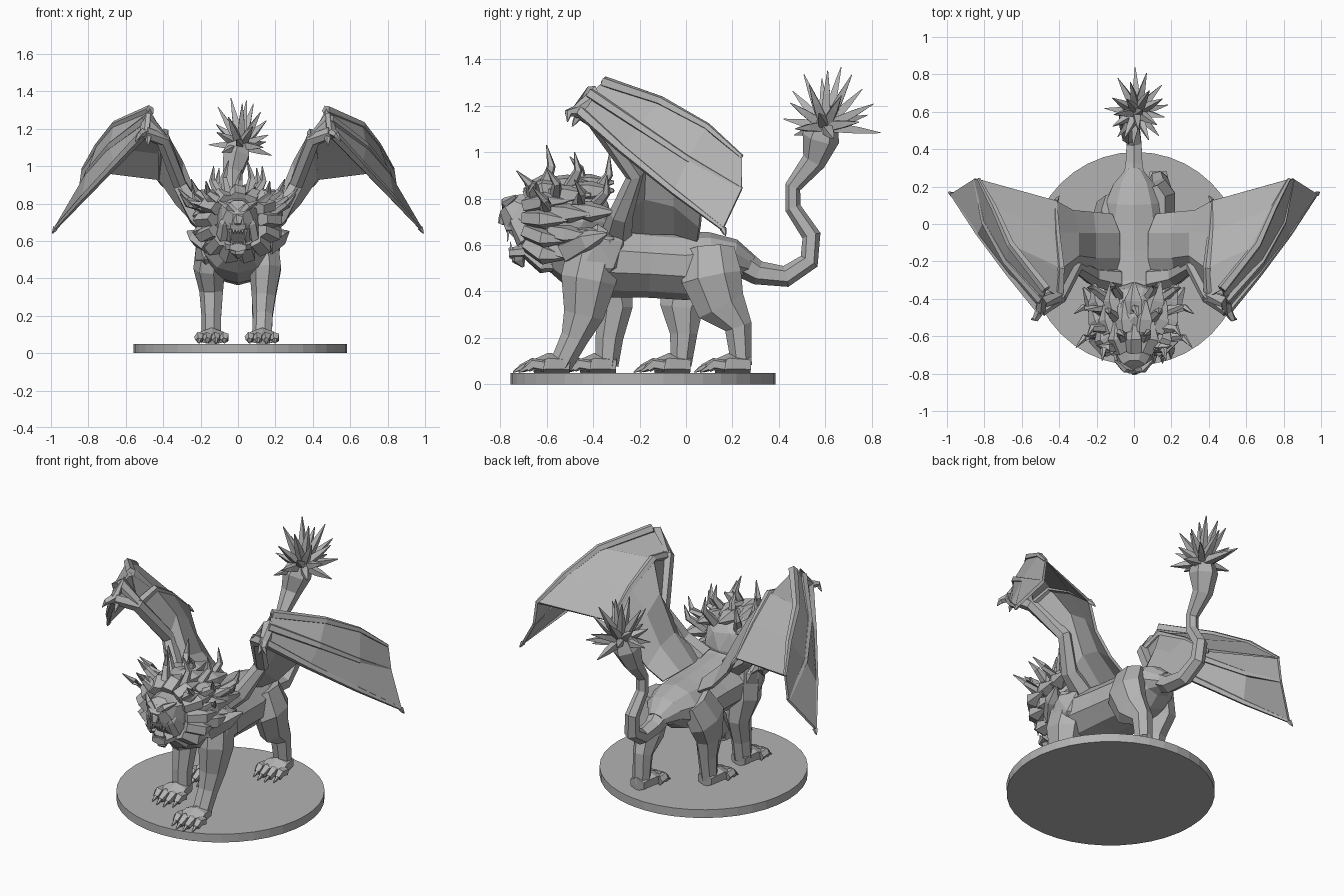
import bpy, bmesh, math, random
from mathutils import Vector, Matrix

random.seed(4)
if "Cube" in bpy.data.objects:
    bpy.data.objects.remove(bpy.data.objects["Cube"])

GREY = (0.45, 0.45, 0.45, 1)
stone = bpy.data.materials.new("stone grey")
stone.use_nodes = True
stone.diffuse_color = GREY
stone.node_tree.nodes["Principled BSDF"].inputs["Base Color"].default_value = GREY


def finish(name, bm):
    bmesh.ops.recalc_face_normals(bm, faces=bm.faces)
    mesh = bpy.data.meshes.new(name)
    bm.to_mesh(mesh)
    bm.free()
    mesh.materials.append(stone)
    obj = bpy.data.objects.new(name, mesh)
    bpy.context.collection.objects.link(obj)
    return obj


def add_loft(bm, stations, n=8):
    """Rings (x, y, z, half width, half depth) square to their path."""
    pts = [Vector(s[:3]) for s in stations]
    rings = []
    for i, s in enumerate(stations):
        t = (pts[min(i + 1, len(pts) - 1)] - pts[max(i - 1, 0)]).normalized()
        axis = Vector((0, 1, 0)) if abs(t.x) > 0.9 else Vector((1, 0, 0))
        u = (axis - t * t.dot(axis)).normalized()
        v = t.cross(u)
        ring = []
        for k in range(n):
            a = math.tau * (k + 0.5) / n
            grow = 1 / math.cos(math.pi / n) if n > 4 else 1.2
            p = pts[i] + (u * s[3] * math.cos(a) + v * s[4] * math.sin(a)) * grow
            ring.append(bm.verts.new(p))
        rings.append(ring)
    for a, b in zip(rings, rings[1:]):
        for k in range(n):
            m = (k + 1) % n
            bm.faces.new((a[k], a[m], b[m], b[k]))
    bm.faces.new(rings[0])
    bm.faces.new(rings[-1])


def loft(name, stations, n=8):
    bm = bmesh.new()
    add_loft(bm, stations, n)
    return finish(name, bm)


def add_spike(bm, base, tip, r, bend=(0, 0, 0), n=5):
    base, tip = Vector(base), Vector(tip)
    mid = base.lerp(tip, 0.55) + Vector(bend)
    add_loft(bm, [(*base, r, r), (*mid, r * 0.65, r * 0.65), (*tip, 0.002, 0.002)], n)


def blob(name, centre, size, detail=2):
    bm = bmesh.new()
    bmesh.ops.create_icosphere(bm, subdivisions=detail, radius=1,
                               matrix=Matrix.Translation(centre) @ Matrix.Diagonal((*size, 1)))
    return finish(name, bm)


# Round base
bm = bmesh.new()
bmesh.ops.create_cone(bm, cap_ends=True, segments=40, radius1=0.57, radius2=0.57,
                      depth=0.05, matrix=Matrix.Translation((0.012, -0.185, 0.025)))
finish("base", bm)

# Body
loft("body", [(0, -.58, .6, .1, .1), (0, -.48, .58, .18, .15), (0, -.33, .53, .2, .15),
              (0, -.15, .52, .18, .14), (0, 0, .51, .17, .14), (0, .12, .53, .15, .12),
              (0, .21, .54, .11, .08), (0, .28, .51, .05, .045)], 10)

# Legs: the two sides are at different points of the stride
legs = {
    "left_front_leg": [(.13, -.38, .62, .08, .11), (.15, -.42, .45, .08, .11), (.14, -.44, .3, .06, .08),
                       (.135, -.48, .2, .05, .055), (.13, -.54, .08, .05, .045)],
    "right_front_leg": [(-.13, -.38, .62, .08, .11), (-.15, -.34, .45, .08, .1), (-.14, -.305, .33, .06, .07),
                        (-.14, -.33, .2, .05, .055), (-.14, -.34, .08, .05, .045)],
    "left_hind_leg": [(.11, .1, .58, .06, .1), (.15, .11, .46, .07, .12), (.14, .15, .34, .06, .1),
                      (.13, .225, .25, .05, .055), (.13, .24, .08, .045, .04)],
    "right_hind_leg": [(-.11, .07, .58, .06, .1), (-.15, .02, .46, .07, .12), (-.14, -.02, .33, .06, .085),
                       (-.14, -.01, .22, .05, .055), (-.14, -.02, .08, .045, .04)],
}
for name, stations in legs.items():
    loft(name, stations, 7)
    x, y = stations[-1][:2]
    bm = bmesh.new()
    add_loft(bm, [(x, y + .04, .085, .045, .035), (x, y - .05, .09, .065, .04),
                  (x, y - .12, .075, .075, .025)], 6)
    for k in range(4):
        tx = x + (k - 1.5) * .045
        reach = .17 if k in (1, 2) else .145
        add_loft(bm, [(tx, y - .07, .08, .02, .022), (tx, y - .12, .088, .022, .022),
                      (tx, y - reach, .068, .016, .015)], 5)
        add_spike(bm, (tx, y - reach, .072), (tx, y - reach - .035, .052), .01)
    finish(name.replace("leg", "paw"), bm)

# Shoulders and mane
for s, side in ((1, "left"), (-1, "right")):
    blob(side + "_shoulder", (s * .16, -.38, .56), (.08, .13, .13), 1)
    loft(side + "_shoulder_tuft", [(s * .14, -.5, .58, .06, .05), (s * .22, -.42, .62, .04, .04),
                                   (s * .27, -.34, .65, .005, .005)], 5)
blob("mane", (0, -.5, .7), (.195, .19, .195))

bm = bmesh.new()
for layer, count in enumerate((13, 12, 10)):
    for k in range(count):
        a = math.tau * (k + layer * 0.5) / count + math.pi / 2
        c, d = math.cos(a), math.sin(a)
        y = -.68 + layer * .1
        wide = random.uniform(.9, 1.1)
        out = .13 + .035 * min(layer, 1)
        add_loft(bm, [(out * c, y, .7 + out * d, .04, .03),
                      (.2 * c, y + .07, .69 + .175 * d, .042 * wide, .035 * wide),
                      (.225 * wide * c, y + .17, .685 + .185 * d, .006, .006)], 5)
finish("mane_locks", bm)

# Curved spikes standing out of the mane
crown = [((.06, -.61, .85), (.05, -.6, 1.03)), ((.1, -.5, .85), (.13, -.48, 1.0)),
         ((.08, -.39, .82), (.1, -.33, .99)), ((.15, -.56, .81), (.25, -.6, .93)),
         ((.17, -.6, .75), (.31, -.66, .85)), ((.17, -.46, .78), (.32, -.48, .88)),
         ((.11, -.66, .82), (.17, -.73, .92)), ((.15, -.4, .76), (.25, -.34, .9))]
bm = bmesh.new()
for base, tip in crown:
    for s in (1, -1):
        add_spike(bm, (s * base[0], *base[1:]), (s * tip[0], *tip[1:]), .024, (s * .02, .025, -.01))
add_spike(bm, (0, -.45, .87), (0.02, -.5, .98), .022, (0, .02, 0))
finish("mane_spikes", bm)

# Head with open mouth
loft("head", [(0, -.56, .7, .13, .17), (0, -.67, .72, .105, .13), (0, -.73, .745, .085, .09),
              (0, -.765, .78, .06, .05)])
loft("muzzle", [(0, -.69, .69, .07, .045), (0, -.755, .685, .058, .035), (0, -.78, .675, .04, .02)], 6)
loft("nose", [(0, -.74, .775, .02, .02), (0, -.785, .72, .024, .02), (0, -.798, .69, .014, .01)], 5)
loft("jaw", [(0, -.62, .585, .085, .05), (0, -.7, .57, .065, .025), (0, -.762, .565, .042, .02)], 6)
loft("chin_beard", [(0, -.72, .57, .045, .03), (0, -.72, .535, .03, .025), (0, -.7, .505, .004, .004)], 5)
bm = bmesh.new()
for s in (1, -1):
    for x, size in ((.042, .045), (.024, .022), (.008, .02)):
        add_spike(bm, (s * x, -.765, .66), (s * x, -.768, .66 - size), .007, n=4)
        add_spike(bm, (s * x * .85, -.75, .578), (s * x * .85, -.757, .578 + size * .8), .007, n=4)
finish("teeth", bm)
for s, side in ((1, "left"), (-1, "right")):
    loft(side + "_brow", [(s * .012, -.775, .755, .014, .014), (s * .05, -.775, .785, .018, .018),
                          (s * .1, -.73, .81, .006, .006)], 5)
    blob(side + "_eye", (s * .042, -.762, .748), (.016, .012, .01), 1)
    loft(side + "_cheek", [(s * .085, -.68, .63, .025, .05), (s * .07, -.735, .7, .025, .025),
                           (s * .06, -.75, .725, .01, .01)], 5)
    loft(side + "_ear", [(s * .11, -.65, .8, .03, .025), (s * .15, -.66, .85, .03, .02),
                         (s * .2, -.65, .87, .004, .004)], 5)

# Tail and its spiked club
loft("tail", [(0, .18, .56, .07, .06), (0, .31, .48, .045, .045), (0, .43, .465, .04, .04),
              (-.01, .53, .53, .037, .037), (-.02, .54, .64, .035, .035), (-.03, .46, .76, .03, .03),
              (-.03, .46, .85, .03, .03), (-.03, .55, .96, .05, .045), (-.01, .58, 1.06, .07, .07),
              (.01, .6, 1.14, .05, .05)], 6)
bm = bmesh.new()
club = Vector((.015, .6, 1.11))
count = 22
for k in range(count):
    up = 1 - 1.25 * (k + 0.3) / count
    flat = math.sqrt(1 - up * up)
    a = k * 2.4
    ray = Vector((flat * math.cos(a) * .85, flat * math.sin(a), up))
    add_spike(bm, club + ray * .02, club + ray * random.uniform(.18, .23) + Vector((0, .01, .05 * up)), .026, n=4)
finish("tail_spikes", bm)

# Wings: rows run from the back outwards, each from the leading to the trailing edge
wing_rows = [
    [(.1, -.3, .64), (.08, -.18, .65), (.08, -.05, .65), (.12, .05, .62)],
    [(.22, -.28, .73), (.21, -.18, .8), (.21, -.05, .77), (.22, .06, .68)],
    [(.31, -.22, .9), (.3, -.17, 1.02), (.3, -.05, .94), (.33, .07, .8)],
    [(.4, -.39, 1.14), (.39, -.24, 1.18), (.41, -.05, 1.07), (.42, .12, .93)],
    [(.47, -.35, 1.3), (.66, -.11, 1.22), (.75, .09, 1.11), (.83, .24, .98)],
    [(.49, -.41, 1.25), (.68, -.2, 1.11), (.8, .01, .97), (.85, .24, .84)],
    [(.5, -.46, 1.18), (.66, -.27, 1.01), (.83, -.05, .83), (.975, .16, .67)],
]
for s, side in ((1, "left"), (-1, "right")):
    rows = [[Vector((s * x, y, z)) for x, y, z in row] for row in wing_rows]
    bm = bmesh.new()
    grid = [[bm.verts.new(p) for p in row] for row in rows]
    for a, b in zip(grid, grid[1:]):
        for k in range(3):
            bm.faces.new((a[k], a[k + 1], b[k + 1], b[k]))
    web = finish(side + "_wing_membrane", bm)
    solid = web.modifiers.new("thickness", "SOLIDIFY")
    solid.thickness = 0.016
    solid.offset = 0
    # Finger bones and arm bone
    bm = bmesh.new()
    for row in rows[3:]:
        add_loft(bm, [(*p, r, r) for p, r in zip(row, (.022, .018, .014, .008))], 5)
    arm = [row[0] for row in rows[:4]] + [rows[6][0]]
    add_loft(bm, [(*p, r, r) for p, r in zip(arm, (.06, .045, .035, .035, .03))], 6)
    # Wrist knuckle, thumb claws and hooked finger ends
    wrist = rows[6][0]
    add_loft(bm, [(*rows[3][0], .03, .03), (*rows[5][0], .035, .035), (*wrist, .025, .025)], 6)
    add_spike(bm, wrist, wrist + Vector((s * .05, -.05, -.05)), .022, (0, -.02, .015))
    add_spike(bm, wrist + Vector((-s * .02, 0, -.02)), wrist + Vector((-s * .02, -.03, -.07)), .016)
    add_spike(bm, rows[6][3], rows[6][3] + Vector((s * .017, .01, -.03)), .012)
    add_spike(bm, rows[3][3], rows[3][3] + Vector((-s * .02, .03, -.04)), .012)
    finish(side + "_wing_bones", bm)
